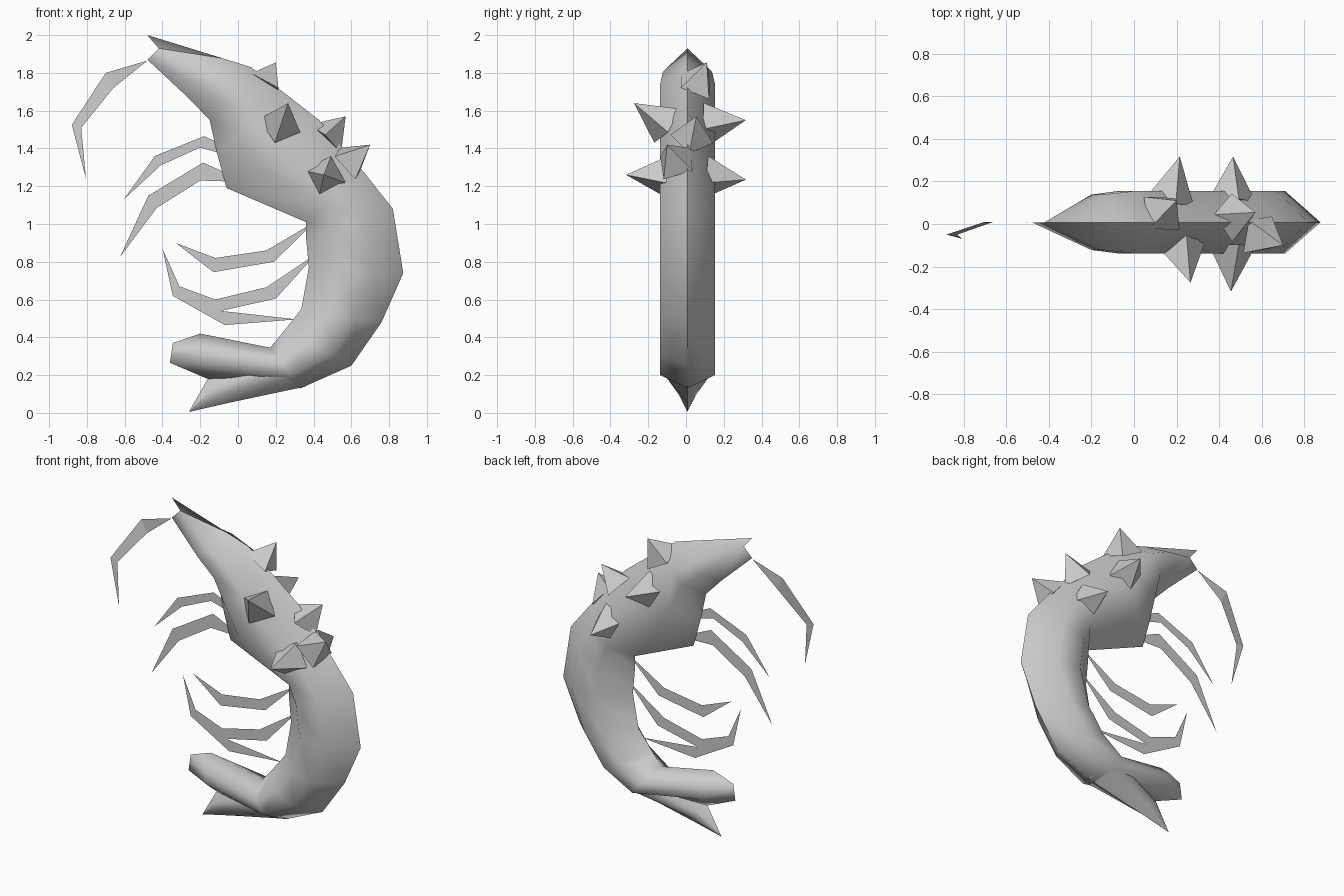
import bpy, bmesh
from mathutils import Vector

if "Cube" in bpy.data.objects:
    bpy.data.objects.remove(bpy.data.objects["Cube"])

YC = 0.008  # body centre plane


def make_object(name, verts, faces, smooth=None):
    mesh = bpy.data.meshes.new(name)
    mesh.from_pydata(verts, [], faces)
    bm = bmesh.new()
    bm.from_mesh(mesh)
    bmesh.ops.remove_doubles(bm, verts=bm.verts, dist=0.0005)
    bmesh.ops.recalc_face_normals(bm, faces=bm.faces)
    bm.to_mesh(mesh)
    bm.free()
    ob = bpy.data.objects.new(name, mesh)
    bpy.context.collection.objects.link(ob)
    if smooth:
        bpy.ops.object.select_all(action='DESELECT')
        ob.select_set(True)
        bpy.context.view_layer.objects.active = ob
        bpy.ops.object.shade_smooth_by_angle(angle=smooth)
    return ob


def loft(name, stations):
    """Six-sided rings: (outer xz, inner xz, half width, optional middle xz)."""
    verts, faces = [], []
    for outer, inner, w, *mid in stations:
        o, i = Vector(outer), Vector(inner)
        a, b = (Vector(mid[0]),) * 2 if mid else (o.lerp(i, 0.33), o.lerp(i, 0.67))
        ring = ((o, 0), (a, w), (b, w), (i, 0), (b, -w), (a, -w))
        verts += [(p.x, YC + y, p.y) for p, y in ring]
    for s in range(len(stations) - 1):
        for k in range(6):
            n = (k + 1) % 6
            faces.append((s * 6 + k, s * 6 + n, s * 6 + 6 + n, s * 6 + 6 + k))
    return make_object(name, verts, faces, 1.2)


def ribbon(name, pairs, ys=None):
    """Flat strip through pairs of xz edge points, root to tip."""
    verts, faces = [], []
    for k, (a, b) in enumerate(pairs):
        y = ys[k] if ys else YC
        verts += [(a[0], y, a[1]), (b[0], y, b[1])]
    for k in range(len(pairs) - 1):
        faces.append((2 * k, 2 * k + 1, 2 * k + 3, 2 * k + 2))
    return make_object(name, verts, faces)


def spike(name, base, tip, radius):
    """Four-sided thorn leaning from base to tip."""
    base, tip = Vector(base), Vector(tip)
    d = (tip - base).normalized()
    u = d.cross(Vector((0.3, 0.2, 1))).normalized()
    v = d.cross(u)
    verts = [base + radius * q for q in (u, v, -u, -v)] + [tip]
    faces = [(k, (k + 1) % 4, 4) for k in range(4)] + [(3, 2, 1, 0)]
    return make_object(name, verts, faces)


# Curled body from snout to upper tail lobe
W = 0.146
loft("body", [
    ((-0.48, 2.0), (-0.48, 1.87), 0, (-0.42, 1.93)),
    ((-0.08, 1.877), (-0.26, 1.665), 0.13),
    ((0.07, 1.83), (-0.15, 1.55), W),
    ((0.25, 1.69), (-0.11, 1.37), W),
    ((0.43, 1.55), (-0.06, 1.19), W),
    ((0.67, 1.27), (0.36, 1.01), W),
    ((0.82, 1.08), (0.36, 0.93), W),
    ((0.875, 0.74), (0.375, 0.77), W),
    ((0.76, 0.48), (0.335, 0.55), W),
    ((0.60, 0.25), (0.245, 0.435), W),
    ((0.33, 0.13), (0.17, 0.345), W),
    ((-0.16, 0.18), (-0.20, 0.42), 0.09),
    ((-0.36, 0.265), (-0.345, 0.37), 0)])

# Lower tail fin
loft("tail_fin", [
    ((0.36, 0.14), (0.17, 0.32), 0.12),
    ((-0.05, 0.053), (-0.16, 0.18), 0.045),
    ((-0.26, 0.005), (-0.255, 0.014), 0)])

# Thorns along the back and flanks
for name, base, tip in (
        ("back_spike_front", (0.13, 0.05, 1.73), (0.20, 0.11, 1.855)),
        ("back_spike_middle", (0.46, 0.03, 1.45), (0.57, 0.055, 1.57)),
        ("back_spike_rear", (0.58, -0.05, 1.32), (0.70, -0.10, 1.42)),
        ("left_spike_front", (0.22, -0.10, 1.52), (0.265, -0.275, 1.64)),
        ("left_spike_rear", (0.46, -0.10, 1.25), (0.455, -0.317, 1.26)),
        ("right_spike_front", (0.17, 0.11, 1.53), (0.215, 0.317, 1.55)),
        ("right_spike_rear", (0.46, 0.11, 1.25), (0.465, 0.317, 1.235))):
    spike(name, base, tip, 0.115)

# Antenna
ribbon("antenna", [
    ((-0.48, 1.865), (-0.48, 1.865)), ((-0.70, 1.80), (-0.66, 1.72)),
    ((-0.88, 1.525), (-0.83, 1.51)), ((-0.805, 1.24), (-0.805, 1.24))],
    (YC, 0.01, -0.05, -0.07))

# Walking legs under the chest
ribbon("front_leg_upper", [
    ((-0.08, 1.42), (-0.08, 1.37)), ((-0.18, 1.465), (-0.20, 1.405)),
    ((-0.44, 1.36), (-0.41, 1.31)), ((-0.605, 1.13), (-0.605, 1.13))])
ribbon("front_leg_lower", [
    ((-0.04, 1.26), (-0.04, 1.225)), ((-0.185, 1.325), (-0.20, 1.23)),
    ((-0.475, 1.15), (-0.43, 1.085)), ((-0.625, 0.825), (-0.625, 0.825))])

# Swimming legs inside the curl
ribbon("rear_leg_upper", [
    ((0.38, 0.995), (0.38, 0.985)), ((0.15, 0.86), (0.19, 0.80)),
    ((-0.12, 0.82), (-0.13, 0.745)), ((-0.33, 0.90), (-0.33, 0.90))])
ribbon("rear_leg_middle", [
    ((0.39, 0.825), (0.39, 0.815)), ((0.15, 0.665), (0.20, 0.605)),
    ((-0.12, 0.60), (-0.09, 0.54)), ((-0.31, 0.67), (-0.345, 0.62)),
    ((-0.40, 0.87), (-0.40, 0.87))])
ribbon("rear_leg_lower", [
    ((0.31, 0.495), (0.31, 0.495)), ((-0.09, 0.54), (-0.07, 0.465)),
    ((-0.345, 0.62), (-0.345, 0.62))])
